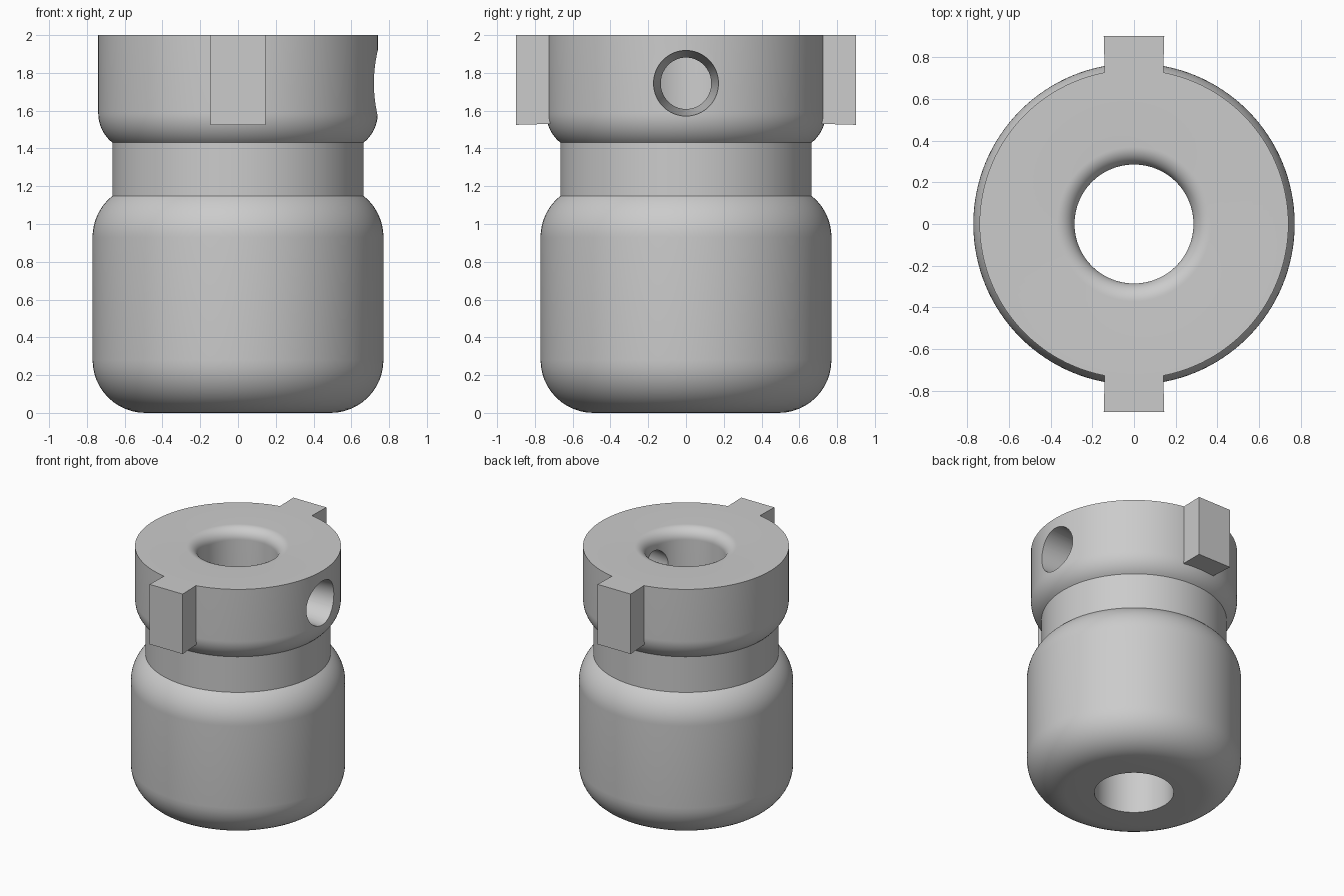
import bpy, bmesh, math
from mathutils import Matrix, Vector

if "Cube" in bpy.data.objects:
    bpy.data.objects.remove(bpy.data.objects["Cube"])

grey = bpy.data.materials.new("plain_grey")
grey.diffuse_color = (0.6, 0.6, 0.6, 1)
grey.use_nodes = True
grey.node_tree.nodes["Principled BSDF"].inputs["Base Color"].default_value = grey.diffuse_color


def make_object(name, bm):
    bmesh.ops.recalc_face_normals(bm, faces=bm.faces)
    mesh = bpy.data.meshes.new(name)
    bm.to_mesh(mesh)
    bm.free()
    mesh.materials.append(grey)
    obj = bpy.data.objects.new(name, mesh)
    bpy.context.collection.objects.link(obj)
    return obj


def arc(cr, cz, radius, start, end, steps=12):
    """Points (r, z) on an arc, angles in degrees."""
    angles = [math.radians(start + (end - start) * i / steps) for i in range(steps + 1)]
    return [(cr + radius * math.cos(a), cz + radius * math.sin(a)) for a in angles]


# Turned body: rounded barrel, neck, collar and bore with a rounded mouth
BORE, NECK = 0.285, 0.665
barrel_end = math.degrees(math.acos((NECK - 0.49) / 0.28))
collar_start = -math.degrees(math.acos((NECK - 0.54) / 0.20))
profile = [(BORE, 0)]
profile += arc(0.49, 0.28, 0.28, -90, 0)
profile += arc(0.49, 0.93, 0.28, 0, barrel_end)
profile += arc(0.54, 1.587, 0.20, collar_start, 0)
profile += [(0.74, 2.0)]
profile += arc(BORE + 0.085, 1.915, 0.085, 90, 180)

bm = bmesh.new()
verts = [bm.verts.new((r, 0, z)) for r, z in profile]
edges = [bm.edges.new((verts[i], verts[(i + 1) % len(verts)])) for i in range(len(verts))]
bmesh.ops.spin(bm, geom=verts + edges, cent=(0, 0, 0), axis=(0, 0, 1),
               angle=2 * math.pi, steps=128, use_merge=True)
bmesh.ops.remove_doubles(bm, verts=bm.verts, dist=1e-5)
body = make_object("turned_body", bm)

# Tapered cross hole on the +x side only, running into the bore
bm = bmesh.new()
place = Matrix.Translation((0.5, 0, 1.745)) @ Matrix.Rotation(math.pi / 2, 4, 'Y')
bmesh.ops.create_cone(bm, cap_ends=True, segments=64, radius1=0.126, radius2=0.182,
                      depth=0.68, matrix=place)
cutter = make_object("cross_hole_cutter", bm)
cutter.hide_render = True

cut = body.modifiers.new("cross_hole", 'BOOLEAN')
cut.operation = 'DIFFERENCE'
cut.solver = 'EXACT'
cut.object = cutter
bpy.context.view_layer.objects.active = body
body.select_set(True)
bpy.ops.object.modifier_apply(modifier=cut.name)
bpy.data.objects.remove(cutter)
bpy.ops.object.shade_smooth_by_angle(angle=math.radians(30))

# Two drive keys, front and back, flush with the top and slightly flared outward
for name, side in (("front_key", -1), ("back_key", 1)):
    bm = bmesh.new()
    bmesh.ops.create_cube(bm, size=1)
    for v in bm.verts:
        outer = v.co.y > 0
        half = 0.145 if outer else 0.14
        low = 1.525 if outer else 1.53
        v.co = Vector((math.copysign(half, v.co.x), side * (0.90 if outer else 0.72),
                       2.0 if v.co.z > 0 else low))
    make_object(name, bm)
